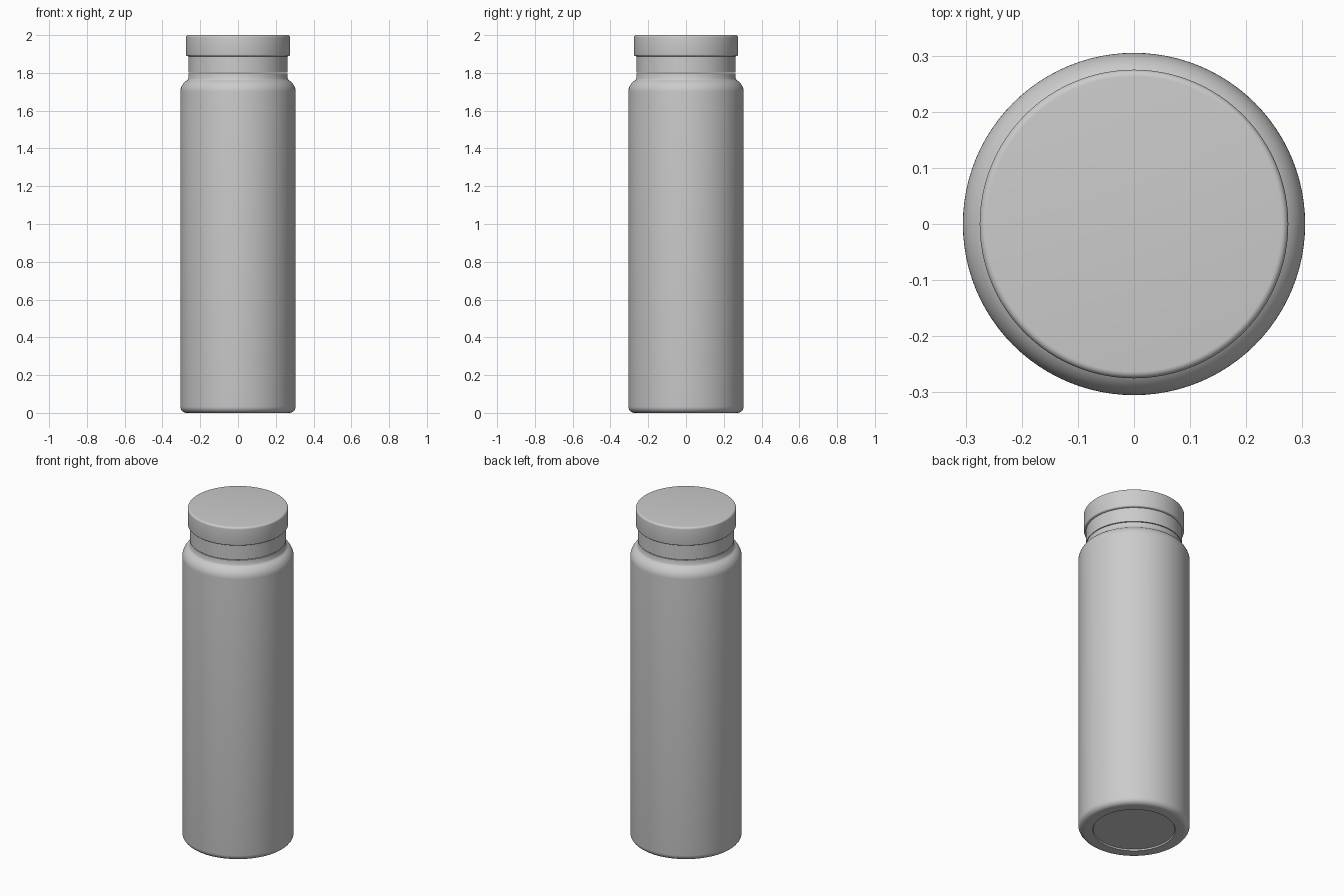
import bpy, bmesh, math

if "Cube" in bpy.data.objects:
    bpy.data.objects.remove(bpy.data.objects["Cube"])

SEGMENTS = 96


def arc(cx, cz, r, start, end, steps=6):
    """Points of a rounded corner in the (radius, height) plane."""
    pts = []
    for i in range(steps + 1):
        a = math.radians(start + (end - start) * i / steps)
        pts.append((cx + r * math.cos(a), cz + r * math.sin(a)))
    return pts


def lathe(name, profile):
    """Spin a profile about z; it starts and ends on the axis."""
    bm = bmesh.new()
    verts = [bm.verts.new((r, 0, z)) for r, z in profile]
    edges = [bm.edges.new(pair) for pair in zip(verts, verts[1:])]
    bmesh.ops.spin(bm, geom=verts + edges, cent=(0, 0, 0), axis=(0, 0, 1),
                   angle=2 * math.pi, steps=SEGMENTS, use_duplicate=False)
    bmesh.ops.remove_doubles(bm, verts=bm.verts, dist=1e-5)
    bmesh.ops.recalc_face_normals(bm, faces=bm.faces)
    mesh = bpy.data.meshes.new(name)
    bm.to_mesh(mesh)
    bm.free()
    obj = bpy.data.objects.new(name, mesh)
    bpy.context.collection.objects.link(obj)
    bpy.ops.object.select_all(action='DESELECT')
    obj.select_set(True)
    bpy.context.view_layer.objects.active = obj
    bpy.ops.object.shade_smooth_by_angle(angle=math.radians(35))
    return obj


# Bottle body: shallow base recess, rounded foot, rounded shoulder, short neck
lathe("bottle_body",
      [(0, 0.008), (0.222, 0.008), (0.226, 0)]
      + arc(0.272, 0.033, 0.033, -90, 0)
      + arc(0.235, 1.70, 0.07, 0, 62, 10)
      + [(0.263, 1.770), (0.262, 1.797), (0, 1.797)])

# Lid sleeve between the neck and the cap
lathe("lid_sleeve",
      [(0, 1.801), (0.263, 1.801), (0.263, 1.892), (0, 1.892)])

# Cap with softened edges
lathe("cap",
      [(0, 1.887), (0.263, 1.887)]
      + arc(0.267, 1.897, 0.008, -90, 0, 4)
      + arc(0.263, 1.988, 0.012, 0, 90)
      + [(0, 2.0)])
